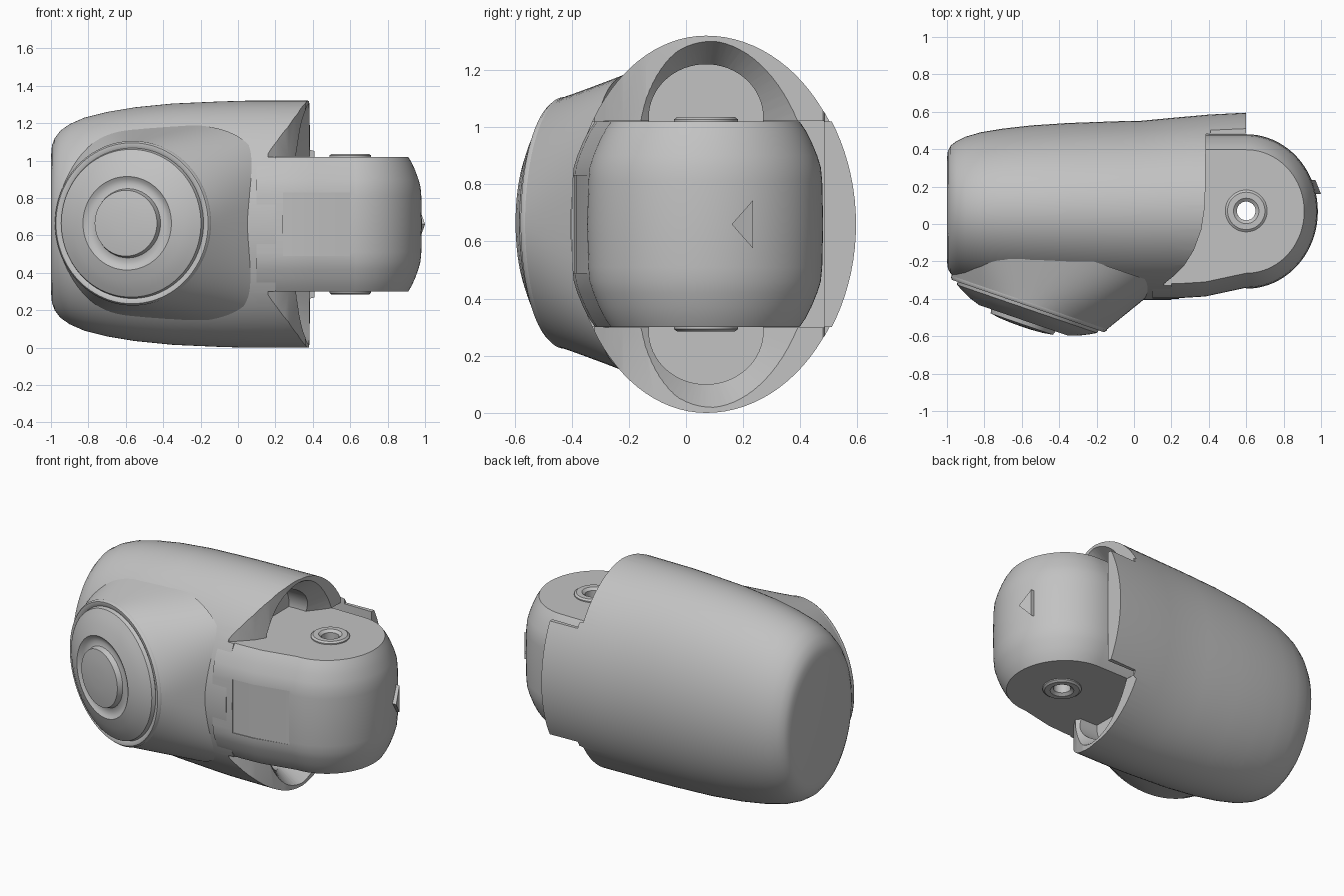
import bpy, bmesh
from math import sin, cos, pi, copysign, radians
from mathutils import Vector

cube = bpy.data.objects.get("Cube")
if cube:
    bpy.data.objects.remove(cube)

grey = bpy.data.materials.new("plain grey")
grey.use_nodes = True
grey.diffuse_color = (0.54, 0.54, 0.54, 1)
grey.node_tree.nodes["Principled BSDF"].inputs["Base Color"].default_value = (0.54, 0.54, 0.54, 1)

MID = 0.66      # height of the symmetry plane
HALF = 0.36     # half height of the joint block
PIVOT = Vector((0.6, 0.07, MID))


def loft(name, rings, closed=False):
    """Skin a list of equal rings; cap the ends unless the rings form a loop."""
    bm = bmesh.new()
    rows = [[bm.verts.new(p) for p in ring] for ring in rings]
    n = len(rows[0])
    pairs = list(zip(rows, rows[1:])) + ([(rows[-1], rows[0])] if closed else [])
    for a, b in pairs:
        for i in range(n):
            j = (i + 1) % n
            bm.faces.new((a[i], a[j], b[j], b[i]))
    if not closed:
        bm.faces.new(rows[0])
        bm.faces.new(rows[-1])
    bmesh.ops.recalc_face_normals(bm, faces=bm.faces)
    mesh = bpy.data.meshes.new(name)
    bm.to_mesh(mesh)
    bm.free()
    obj = bpy.data.objects.new(name, mesh)
    bpy.context.collection.objects.link(obj)
    mesh.materials.append(grey)
    return obj


def prism(name, outline, z0, z1):
    return loft(name, [[(x, y, z) for x, y in outline] for z in (z0, z1)])


def box(name, x0, x1, y0, y1, z0, z1):
    return prism(name, [(x0, y0), (x1, y0), (x1, y1), (x0, y1)], z0, z1)


def cut(obj, cutter):
    mod = obj.modifiers.new("cut", "BOOLEAN")
    mod.operation = "DIFFERENCE"
    mod.solver = "EXACT"
    mod.object = cutter
    cutter.hide_render = True
    bpy.context.view_layer.objects.active = obj
    bpy.ops.object.modifier_apply(modifier=mod.name)
    bpy.data.objects.remove(cutter)


def smooth(obj, angle=32):
    bpy.ops.object.select_all(action="DESELECT")
    obj.select_set(True)
    bpy.context.view_layer.objects.active = obj
    bpy.ops.object.shade_smooth_by_angle(angle=radians(angle))


def angles(n):
    return [2 * pi * i / n for i in range(n)]


def circle(centre, u, v, r, n=64):
    return [centre + u * (r * cos(a)) + v * (r * sin(a)) for a in angles(n)]


def oval(x, height, back, front, n=96, lift=0):
    """Egg-shaped ring across x with separate back and front depths."""
    return [(x, .07 + (back if cos(a) > 0 else front) * cos(a), MID + lift + height * sin(a))
            for a in angles(n)]


X, Y, Z = Vector((1, 0, 0)), Vector((0, 1, 0)), Vector((0, 0, 1))

# Main shell: elliptical sections along x (x, half height, back depth, front depth)
sections = [(-1, .36, .28, .27), (-.995, .42, .32, .31), (-.98, .46, .35, .335),
            (-.95, .5, .372, .36), (-.9, .535, .397, .385), (-.82, .57, .42, .41),
            (-.7, .6, .44, .43), (-.55, .625, .457, .447), (-.35, .645, .47, .46),
            (-.1, .656, .479, .47), (.04, .66, .482, .475), (.2, .66, .497, .475),
            (.4, .66, .515, .475), (.6, .66, .525, .475)]
shell = loft("main_shell", [oval(*s) for s in sections])

# Fork opening: scooped lobes above and below, and the pocket for the joint block
scoop = [(.16, -.8), (.16, -.32), (.21, -.28), (.27, -.22), (.32, -.14), (.36, -.03),
         (.38, .1), (.385, .48), (.41, .485), (.41, .8), (1, .8), (1, -.8)]
for s in (1, -1):
    cut(shell, prism("scoop_cutter", scoop, MID + s * HALF, MID + s))
    cut(shell, loft("cavity_cutter", [oval(x, .185, .2, .2, 64, s * .375) for x in (.17, .8)]))
cut(shell, box("pocket_cutter", .2, 1, -.8, .483, MID - HALF - .001, MID + HALF + .001))
# Flared inner face of the lobes
cut(shell, loft("flare_cutter", [oval(.25, .56, .2, .2), oval(.4, .655, .41, .42)]))
smooth(shell)


# Joint block: barrel-sided tongue with a round end
def block_ring(dz, bulge):
    rx, ry = .31 + .073 * bulge, .33 + .083 * bulge
    arc = [-pi / 2 + pi * i / 40 for i in range(41)]
    pts = [(.6 + rx * cos(a), .067 + ry * sin(a)) for a in arc]
    pts += [(.1, .067 + ry), (.1, .012 - ry), (.25, .012 - ry), (.38, .02 - ry)]
    return [(x, y, MID + dz) for x, y in pts]


levels = [(.36, 0), (.33, .25), (.29, .5), (.24, .75), (.2, .9), (.15, .96), (0, 1)]
levels += [(-dz, b) for dz, b in levels[-2::-1]]
block = loft("joint_block", [block_ring(dz, b) for dz, b in levels])
cut(block, loft("bore_cutter", [circle(PIVOT + Z * h, X, Y, .05, 32) for h in (-1, 1)]))
# Shallow front panel
cut(block, prism("panel_cutter", [(.24, -.6), (.24, -.392), (.38, -.383), (.6, -.34), (.6, -.6)],
                 MID - .17, MID + .17))
smooth(block, 25)

# Pivot collars on both sides of the block
collar = [(.112, .34), (.112, .367), (.1, .376), (.068, .376), (.05, .362), (.05, .34)]
for s, side in ((1, "upper"), (-1, "lower")):
    ring = loft(side + "_pivot_collar",
                [circle(PIVOT + Z * (s * h), X, Y, r, 48) for r, h in collar], closed=True)
    smooth(ring)

# Tilted side housing that flares from the round cover into the shell
normal = Vector((-.325, -.945, 0)).normalized()
across = Vector((-normal.y, normal.x, 0))
base = Vector((-.56, -.42, MID + .005))


def housing_ring(t):
    p = 2 + 1.5 * t
    ring = []
    for a in angles(96):
        c, s = cos(a), sin(a)
        ru = .44 + (.2 if c > 0 else .07) * t
        rv = .44 + .09 * t
        ring.append(base - normal * (.32 * t)
                    + across * (ru * copysign(abs(c) ** (2 / p), c))
                    + Z * (rv * copysign(abs(s) ** (2 / p), s)))
    return ring


smooth(loft("side_housing", [housing_ring(i / 6) for i in range(7)]))

# Round cover with stepped grooves: (radius, height along the tilted axis)
profile = [(.42, -.1), (.44, -.01), (.44, .008), (.43, .02), (.415, .02), (.402, .014),
           (.395, .036), (.36, .056), (.31, .08), (.25, .1), (.235, .09), (.21, .082),
           (.185, .09), (.176, .122), (.12, .13), (.06, .134), (.004, .135)]
smooth(loft("round_cover", [circle(base + normal * h, across, Z, r, 96) for r, h in profile]), 40)

# Small pointed catch on the round end
catch = loft("end_catch", [
    [(x, .16, MID), (x - .03, .235, MID + .085), (x - .03, .235, MID - .085)] for x in (.93, 1)])
smooth(catch)
